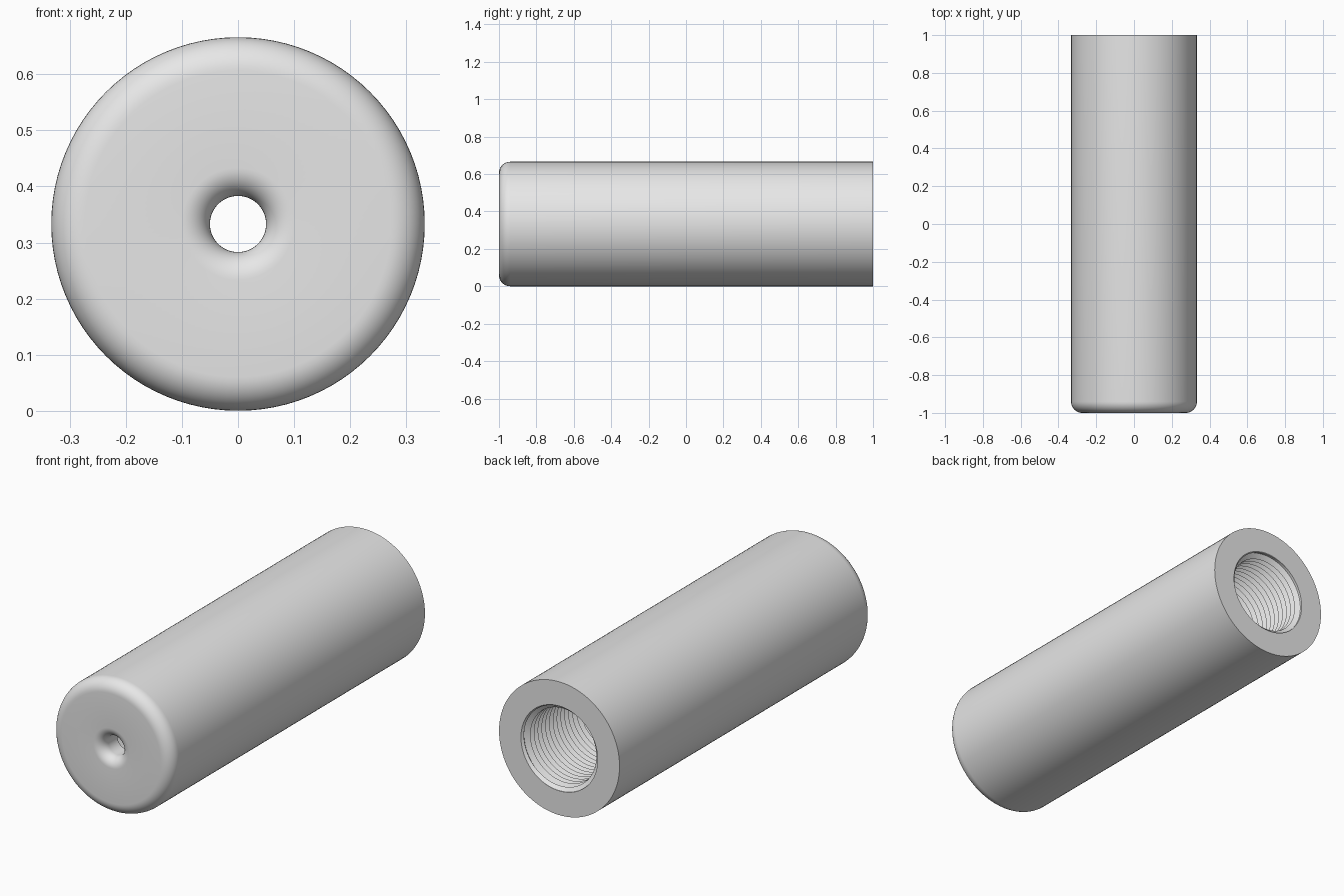
import bpy, bmesh
from math import sin, cos, pi, radians

old = bpy.data.objects.get("Cube")
if old:
    bpy.data.objects.remove(old, do_unlink=True)

SEG = 96                         # sides around the axis
R, HOLE = 0.333, 0.05            # outer and front hole radii
MAJOR, MINOR = 0.212, 0.187      # thread root and crest radii
PITCH, END = 0.03, 0.45          # thread pitch and inner end
WALL = -0.88                     # inside of the front wall

bm = bmesh.new()


def point(i, r, y):
    a = 2 * pi * i / SEG
    return bm.verts.new((r * cos(a), y, R + r * sin(a)))


def skin(rows):
    """Bridge consecutive rows of vertices running around the axis."""
    for low, high in zip(rows, rows[1:]):
        for i in range(SEG):
            bm.faces.new((low[i], low[i + 1], high[i + 1], high[i]))


def arc(cr, cy, rad, start, stop, steps=10):
    """Rounded corner in the radius / length plane."""
    for k in range(steps + 1):
        a = radians(start + (stop - start) * k / steps)
        yield cr + rad * cos(a), cy + rad * sin(a)


# Sleeve: bore, front wall, flared hole, rounded front rim, side, back face
round_in, round_out = 0.05, 0.06
profile = [(MINOR, END), (MINOR, WALL), (HOLE, WALL)]
profile += arc(HOLE + round_in, -1 + round_in, round_in, 180, 270)
profile += arc(R - round_out, -1 + round_out, round_out, 270, 360)
profile += [(R, 1), (MAJOR, 1)]
skin([[point(i, r, y) for i in range(SEG + 1)] for r, y in profile])

# Helical internal thread, fading out at both ends
rows = []
for k in range(-3, int((1 - END) / PITCH * 2) + 3):
    row = []
    for i in range(SEG + 1):
        y = min(1, max(END, END + PITCH * (k / 2 + i / SEG)))
        r = MAJOR if k % 2 else MINOR
        r = min(r, MINOR + y - END)
        r = max(r, MAJOR - (1 - y))
        row.append(point(i, r, y))
    rows.append(row)
skin(rows)

bmesh.ops.remove_doubles(bm, verts=bm.verts[:], dist=0.0002)
bmesh.ops.dissolve_degenerate(bm, edges=bm.edges[:], dist=0.0001)
bmesh.ops.recalc_face_normals(bm, faces=bm.faces[:])

mesh = bpy.data.meshes.new("threaded_sleeve")
bm.to_mesh(mesh)
bm.free()
sleeve = bpy.data.objects.new("threaded_sleeve", mesh)
bpy.context.collection.objects.link(sleeve)

# Plain grey finish
grey = bpy.data.materials.new("light_grey")
grey.use_nodes = True
colour = (0.8, 0.8, 0.8, 1)
grey.diffuse_color = colour
grey.node_tree.nodes["Principled BSDF"].inputs["Base Color"].default_value = colour
mesh.materials.append(grey)

bpy.ops.object.select_all(action="DESELECT")
sleeve.select_set(True)
bpy.context.view_layer.objects.active = sleeve
bpy.ops.object.shade_smooth_by_angle(angle=radians(30))
